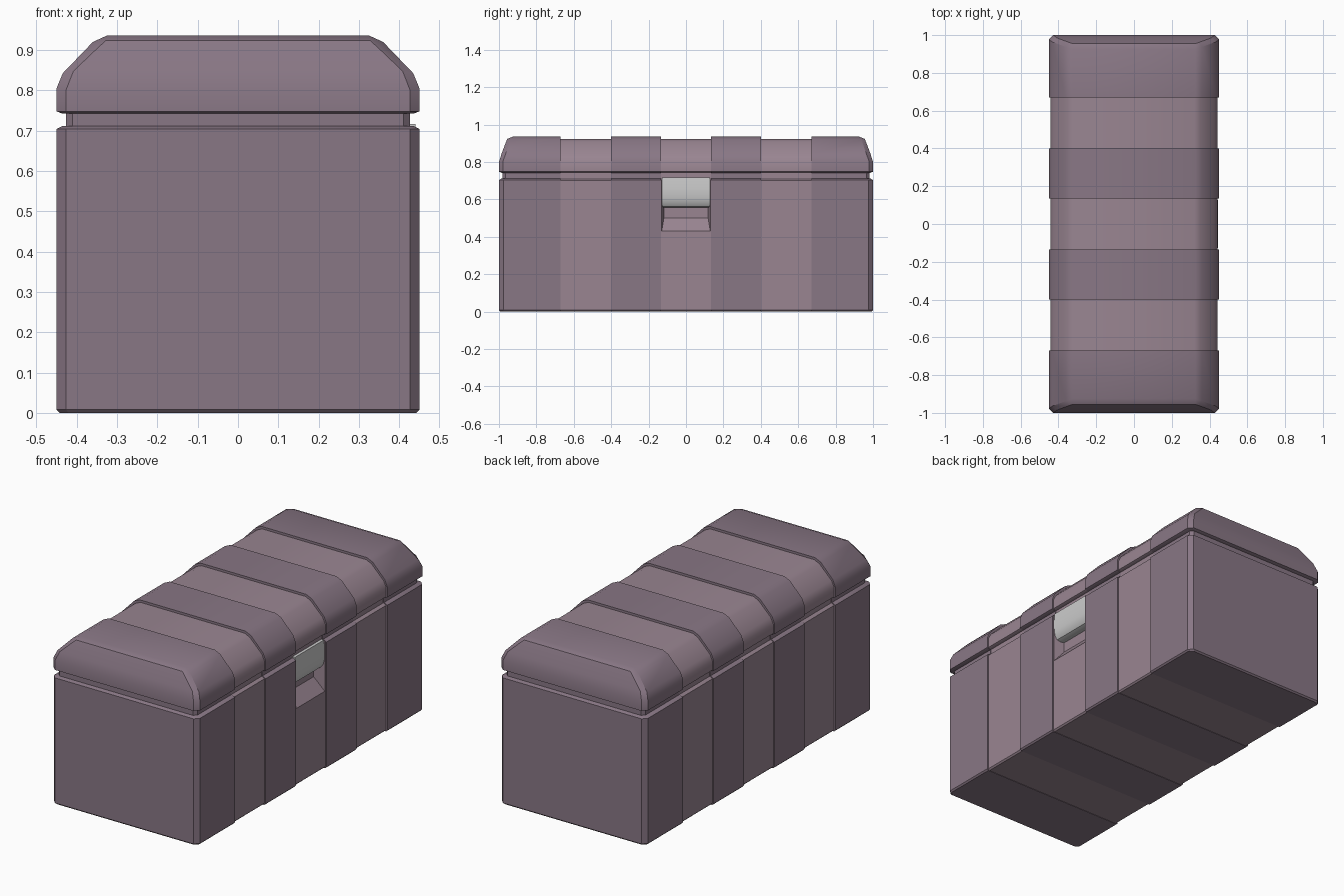
import bpy, bmesh

if "Cube" in bpy.data.objects:
    bpy.data.objects.remove(bpy.data.objects["Cube"])


def material(name, rgb):
    m = bpy.data.materials.new(name)
    m.diffuse_color = (*rgb, 1)
    m.use_nodes = True
    m.node_tree.nodes["Principled BSDF"].inputs["Base Color"].default_value = m.diffuse_color
    return m


DARK = material("dark_mauve", (0.25, 0.185, 0.235))
LIGHT = material("light_mauve", (0.32, 0.235, 0.285))
BAND_EDGES = [-0.67, -0.40, -0.135, 0.135, 0.40, 0.67]


def finish(name, bm, mats):
    bmesh.ops.recalc_face_normals(bm, faces=bm.faces[:])
    mesh = bpy.data.meshes.new(name)
    bm.to_mesh(mesh)
    bm.free()
    for m in mats:
        mesh.materials.append(m)
    ob = bpy.data.objects.new(name, mesh)
    bpy.context.collection.objects.link(ob)
    return ob


def smooth(ob):
    bpy.ops.object.select_all(action='DESELECT')
    ob.select_set(True)
    bpy.context.view_layer.objects.active = ob
    bpy.ops.object.shade_smooth_by_angle(angle=0.52)


def banded_loft(name, dark, light, shoulder_y, end):
    """Loft a mirrored half profile along y, stepping between raised and recessed bands."""
    def at(profile, y):
        return [(x, y, z) for x, z in profile]

    def flip(points):
        return [(x, -y, z) for x, y, z in points]

    shoulder = [(x, y, z) for (x, z), y in zip(dark, shoulder_y)]
    stations = [(flip(end), 0), (flip(shoulder), 0)]
    for i, y in enumerate(BAND_EDGES):
        pair = [(at(dark, y), 0), (at(light, y), 1)]
        stations += pair if i % 2 == 0 else pair[::-1]
    stations += [(shoulder, 0), (end, 0)]

    bm = bmesh.new()
    rings = []
    for pts, _ in stations:
        full = pts + [(-x, y, z) for x, y, z in reversed(pts)]
        rings.append([bm.verts.new(p) for p in full])
    n = len(rings[0])
    for s in range(len(rings) - 1):
        a, b = rings[s], rings[s + 1]
        for i in range(n):
            j = (i + 1) % n
            f = bm.faces.new((a[i], a[j], b[j], b[i]))
            f.material_index = stations[s][1] & stations[s + 1][1]
    # end walls as horizontal strips
    for r in (rings[0], rings[-1]):
        for i in range(n // 2 - 1):
            bm.faces.new((r[i], r[i + 1], r[n - 2 - i], r[n - 1 - i]))
    return finish(name, bm, [DARK, LIGHT])


# Chest body
body = banded_loft(
    "chest_body",
    [(0.442, 0), (0.45, 0.008), (0.45, 0.704), (0.435, 0.712)],
    [(0.435, 0.002), (0.443, 0.01), (0.443, 0.702), (0.43, 0.71)],
    [0.975] * 4,
    [(0.42, 0.992, 0), (0.427, 1, 0.008), (0.427, 1, 0.704), (0.42, 0.985, 0.712)])

# Recessed seam between body and lid
seam = banded_loft(
    "seam",
    [(0.427, 0.69), (0.427, 0.765)],
    [(0.424, 0.692), (0.424, 0.763)],
    [0.965] * 2,
    [(0.41, 0.982, 0.69), (0.41, 0.982, 0.765)])

# Domed lid
lid = banded_loft(
    "lid",
    [(0.435, 0.742), (0.45, 0.748), (0.45, 0.805), (0.435, 0.842), (0.36, 0.92), (0.325, 0.936)],
    [(0.43, 0.744), (0.443, 0.75), (0.443, 0.802), (0.426, 0.836), (0.352, 0.909), (0.32, 0.923)],
    [0.975, 0.978, 0.978, 0.965, 0.937, 0.925],
    [(0.42, 0.985, 0.742), (0.427, 1, 0.748), (0.427, 1, 0.80),
     (0.408, 0.985, 0.848), (0.345, 0.962, 0.908), (0.327, 0.955, 0.924)])

# Tapered finger recess under the latch, cut from the body
bm = bmesh.new()
cols = []
for x, y, z in [(0.383, 0.118, 0.50), (0.443, 0.13, 0.43), (0.503, 0.142, 0.36)]:
    cols.append([bm.verts.new(p) for p in
                 [(x, -y, z), (x, y, z), (x, y, 0.74), (x, -y, 0.74)]])
for a, b in zip(cols, cols[1:]):
    for i in range(4):
        j = (i + 1) % 4
        bm.faces.new((a[i], a[j], b[j], b[i]))
bm.faces.new(cols[0])
bm.faces.new(cols[-1])
for f in bm.faces:
    f.material_index = 1
cutter = finish("recess_cutter", bm, [DARK, LIGHT])
cutter.hide_render = True
cutter.hide_viewport = True

# Latch with a rounded lower lip
profile = [(0.385, 0.716), (0.44, 0.716), (0.445, 0.66), (0.443, 0.61),
           (0.436, 0.58), (0.424, 0.563), (0.405, 0.556), (0.38, 0.556)]
bm = bmesh.new()
sides = [[bm.verts.new((x, y, z)) for x, z in profile] for y in (-0.127, 0.127)]
for i in range(len(profile)):
    j = (i + 1) % len(profile)
    bm.faces.new((sides[0][i], sides[0][j], sides[1][j], sides[1][i]))
for s in sides:
    bm.faces.new(s)
latch = finish("latch", bm, [])

for ob in (body, seam, lid, latch):
    smooth(ob)

cut = body.modifiers.new("recess", 'BOOLEAN')
cut.operation = 'DIFFERENCE'
cut.solver = 'EXACT'
cut.object = cutter
